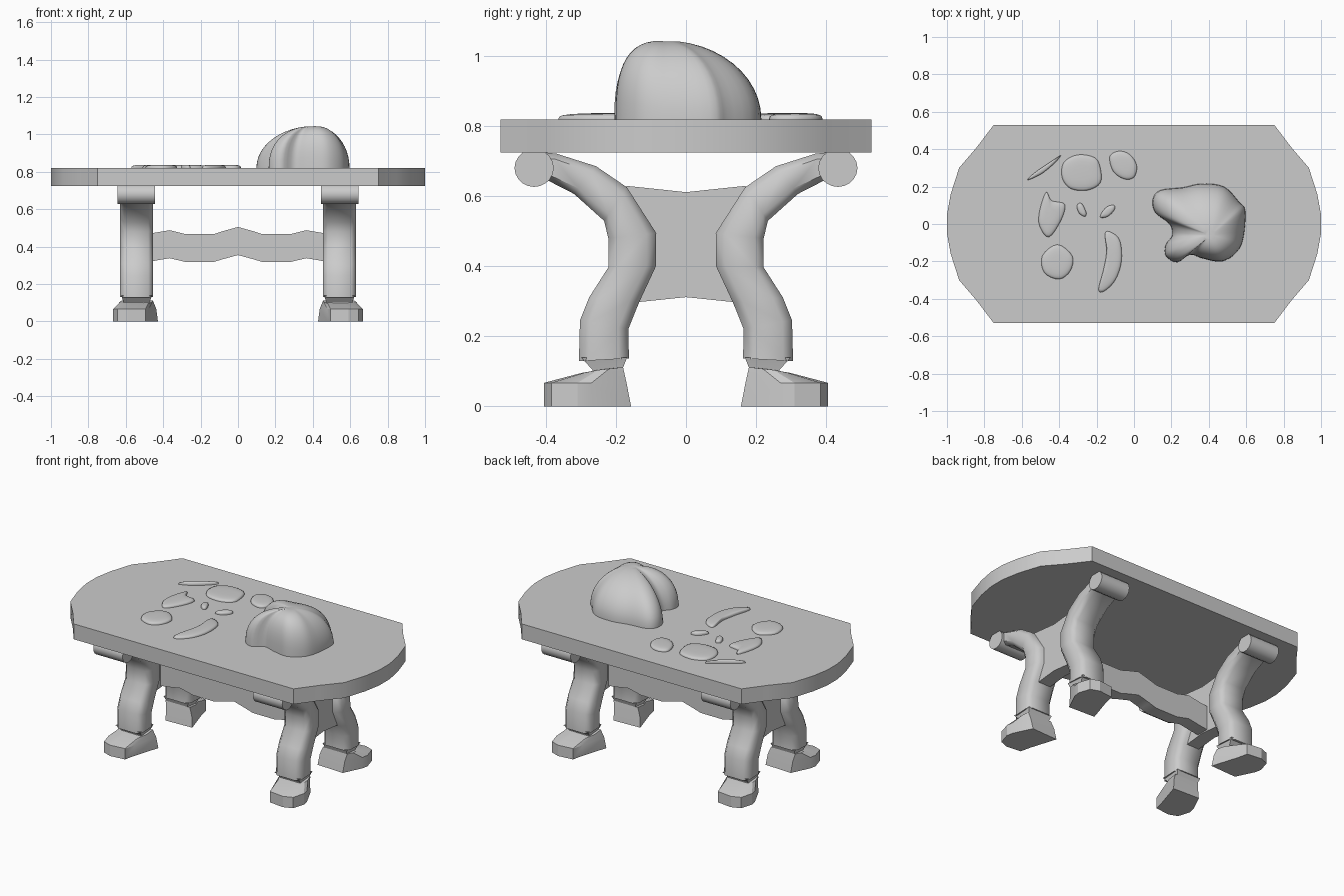
import bpy, bmesh, math
from mathutils import Vector

if "Cube" in bpy.data.objects:
    bpy.data.objects.remove(bpy.data.objects["Cube"])


def finish(name, bm, angle=35, mirror=None):
    bmesh.ops.recalc_face_normals(bm, faces=bm.faces)
    me = bpy.data.meshes.new(name)
    bm.to_mesh(me)
    bm.free()
    ob = bpy.data.objects.new(name, me)
    bpy.context.collection.objects.link(ob)
    bpy.ops.object.select_all(action='DESELECT')
    ob.select_set(True)
    bpy.context.view_layer.objects.active = ob
    bpy.ops.object.shade_smooth_by_angle(angle=math.radians(angle))
    if mirror:
        m = ob.modifiers.new("mirror", 'MIRROR')
        m.use_axis = mirror
        m.use_clip = False
        m.use_mirror_merge = False
    return ob


def loft(rings):
    """Closed skin through rings of equal point count, capped at both ends."""
    bm = bmesh.new()
    vs = [[bm.verts.new(p) for p in r] for r in rings]
    n = len(vs[0])
    for a, b in zip(vs, vs[1:]):
        for i in range(n):
            j = (i + 1) % n
            bm.faces.new((a[i], a[j], b[j], b[i]))
    bm.faces.new(vs[0])
    bm.faces.new(vs[-1])
    return bm


def smooth_outline(pts, steps=4):
    """Closed Catmull-Rom curve through the points."""
    p = [Vector(q) for q in pts]
    n, out = len(p), []
    for i in range(n):
        a, b, c, d = p[i - 1], p[i], p[(i + 1) % n], p[(i + 2) % n]
        for k in range(steps):
            t = k / steps
            out.append(0.5 * (2 * b + (c - a) * t + (2 * a - 5 * b + 4 * c - d) * t * t
                              + (3 * b - a - 3 * c + d) * t ** 3))
    return out


def dome(name, pts, height, centre=None, power=2.0, front_power=None, rings=10, base=0.815):
    """Rounded lump rising from an outline towards its centre."""
    out = smooth_outline(pts)
    c = Vector(centre) if centre else sum(out, Vector((0, 0))) / len(out)
    layers = [[(q.x, q.y, base) for q in out]]
    for k in range(rings):
        s0 = math.cos(k / rings * math.pi / 2)
        layer = []
        for q in out:
            d = q - c
            p = power
            if front_power and d.y < 0:
                p += (front_power - power) * -d.y / d.length
            s = s0 ** (2 / p)
            h = (1 - s ** p) ** (1 / p) if s < 1 else 0
            layer.append((c.x + d.x * s, c.y + d.y * s, 0.822 + height * h))
        layers.append(layer)
    return finish(name, loft(layers), 50)


# Tabletop with faceted bowed ends
q = [(1.0, 0.05), (0.98, 0.16), (0.935, 0.30), (0.845, 0.405), (0.75, 0.53)]
outline = q + [(-x, y) for x, y in reversed(q)]
outline += [(-x, -y) for x, y in q] + [(x, -y) for x, y in reversed(q)]
finish("tabletop", loft([[(x, y, z) for x, y in outline] for z in (0.725, 0.82)]), 25)

# Curved legs: inner and outer edge of each cross-section in (y, z)
X, W = 0.5425, 0.0875
sections = [((.40, .725), (.42, .645)), ((.37, .722), (.394, .645)), ((.257, .686), (.32, .607)),
            ((.169, .626), (.234, .53)), ((.085, .495), (.222, .48)), ((.086, .40), (.222, .397)),
            ((.134, .297), (.277, .311)), ((.165, .22), (.303, .246)), ((.163, .137), (.306, .129))]
shape = [(-1, .2), (-.72, 0), (.72, 0), (1, .2), (1, .8), (.72, 1), (-.72, 1), (-1, .8)]
rings = []
for a, b in sections:
    a, b = Vector(a), Vector(b)
    rings.append([(X + W * u, *a.lerp(b, t)) for u, t in shape])
finish("leg", loft(rings), 50, (True, True, False))

# Round blocks at the leg tops
ring = [(0.434 + .056 * math.cos(i * math.pi / 10), 0.681 + .054 * math.sin(i * math.pi / 10))
        for i in range(20)]
finish("leg_top_roll", loft([[(x, y, z) for y, z in ring] for x in (0.445, 0.645)]),
       35, (True, True, False))

# Splayed feet
sole = [(.428, .165), (.605, .157), (.66, .27), (.668, .31), (.645, .385), (.59, .406), (.495, .395), (.48, .33)]
toe = [(.437, .173), (.61, .17), (.66, .27), (.667, .31), (.645, .385), (.59, .406), (.495, .395), (.475, .325)]
top = [(.455, .18, .112), (.62, .18, .112), (.63, .22, .107), (.63, .25, .104),
       (.622, .29, .096), (.57, .3, .095), (.48, .295, .096), (.457, .24, .104)]
finish("foot", loft([[(x, y, 0) for x, y in sole], [(x, y, .067) for x, y in toe], top]),
       25, (True, True, False))

# Tapered ankles
necks = []
for z, x0, x1, y0, y1 in ((.09, .475, .61, .185, .265), (.105, .472, .613, .182, .268), (.14, .46, .625, .168, .30)):
    necks.append([(x0, y0, z), (x1, y0, z), (x1, y1, z), (x0, y1, z)])
finish("ankle", loft(necks), 25, (True, True, False))

# End panels between each pair of legs
side = [(0, .612), (.17, .63), (.20, .55), (.15, .49), (.15, .40), (.17, .30), (.135, .298), (0, .312)]
panel = side + [(-y, z) for y, z in reversed(side[1:-1])]
finish("end_panel", loft([[(x, y, z) for y, z in panel] for x in (0.50, 0.585)]),
       25, (True, False, False))

# Wavy stretcher
xs = (0, .08, .13, .28, .365, .46, .52)
upper = list(zip(xs, (.505, .483, .467, .467, .488, .472, .465)))
lower = list(zip(xs, (.355, .333, .318, .318, .338, .322, .315)))
wave = [(-x, z) for x, z in reversed(upper)] + upper[1:]
wave += list(reversed(lower)) + [(-x, z) for x, z in lower[1:]]
finish("stretcher", loft([[(x, y, z) for x, z in wave] for y in (-.04, .04)]), 40)

# Large lump
dome("lump", [(.10, .13), (.14, .18), (.26, .195), (.36, .215), (.48, .2), (.56, .12), (.595, .07),
              (.585, -.07), (.55, -.15), (.47, -.2), (.37, -.185), (.3, -.165), (.23, -.205), (.17, -.17),
              (.17, -.11), (.205, -.06), (.19, 0), (.115, .06)],
     0.223, centre=(.41, -.06), power=2.0, front_power=2.8, rings=12)

# Small flat pieces
pieces = [
    [(-.57, .235), (-.50, .265), (-.43, .32), (-.39, .368), (-.45, .33), (-.53, .275)],
    [(-.385, .25), (-.375, .33), (-.3, .37), (-.21, .355), (-.18, .3), (-.18, .22), (-.25, .18), (-.34, .19)],
    [(-.13, .36), (-.08, .39), (-.02, .37), (.015, .31), (0, .25), (-.05, .24), (-.11, .28)],
    [(-.47, .17), (-.44, .125), (-.37, .105), (-.39, .02), (-.455, -.07), (-.505, -.01), (-.505, .07)],
    [(-.305, .1), (-.28, .11), (-.255, .06), (-.265, .04), (-.295, .06)],
    [(-.18, .035), (-.14, .04), (-.105, .075), (-.105, .1), (-.14, .095), (-.17, .065)],
    [(-.49, -.17), (-.41, -.11), (-.33, -.17), (-.34, -.25), (-.40, -.295), (-.48, -.26)],
    [(-.155, -.05), (-.12, -.045), (-.075, -.09), (-.067, -.2), (-.1, -.3), (-.16, -.36), (-.19, -.35),
     (-.165, -.25), (-.147, -.15)],
]
for pts in pieces:
    dome("flat_piece", pts, 0.016, power=3.0, rings=6)
